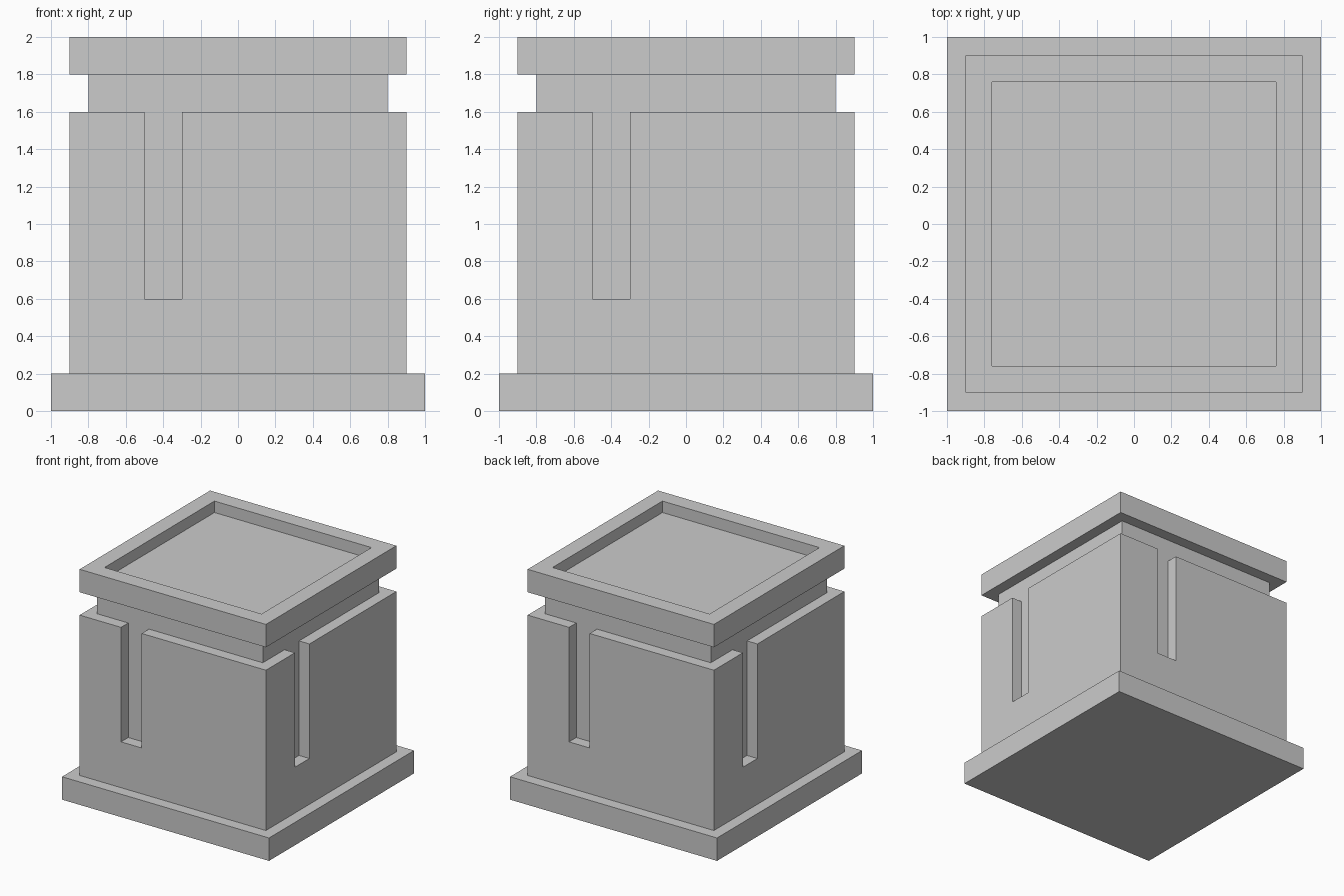
import bpy, bmesh
from math import pi
from mathutils import Matrix, Vector

if "Cube" in bpy.data.objects:
    bpy.data.objects.remove(bpy.data.objects["Cube"])


def add_box(bm, lo, hi, turn=0.0):
    """Add a box between two corners, turned about the z axis."""
    lo, hi = Vector(lo), Vector(hi)
    matrix = (Matrix.Rotation(turn, 4, 'Z') @ Matrix.Translation((lo + hi) / 2)
              @ Matrix.Diagonal((*(hi - lo), 1)))
    bmesh.ops.create_cube(bm, size=1, matrix=matrix)


def make_object(name, bm):
    mesh = bpy.data.meshes.new(name)
    bm.to_mesh(mesh)
    bm.free()
    obj = bpy.data.objects.new(name, mesh)
    bpy.context.collection.objects.link(obj)
    return obj


def square_slab(name, half, z0, z1):
    bm = bmesh.new()
    add_box(bm, (-half, -half, z0), (half, half, z1))
    return make_object(name, bm)


# Stacked square tiers
square_slab("base_plinth", 1.0, 0.0, 0.2)
body = square_slab("body", 0.9, 0.2, 1.6)
square_slab("neck", 0.8, 1.6, 1.8)

# One off-centre vertical slot per side, repeated by quarter turns
bm = bmesh.new()
for i in range(4):
    add_box(bm, (-0.5, -1.0, 0.6), (-0.3, -0.8, 1.7), i * pi / 2)
cutter = make_object("slot_cutter", bm)
cutter.hide_render = True

cut = body.modifiers.new("slots", 'BOOLEAN')
cut.operation = 'DIFFERENCE'
cut.solver = 'EXACT'
cut.object = cutter
bpy.context.view_layer.objects.active = body
bpy.ops.object.modifier_apply(modifier=cut.name)
bpy.data.objects.remove(cutter)

# Cap with a shallow square recess in its top
bm = bmesh.new()
add_box(bm, (-0.9, -0.9, 1.8), (0.9, 0.9, 2.0))
bm.normal_update()
top = max(bm.faces, key=lambda f: f.calc_center_median().z)
bmesh.ops.inset_region(bm, faces=[top], thickness=0.2)
floor = bmesh.ops.extrude_discrete_faces(bm, faces=[top])["faces"][0]
bmesh.ops.translate(bm, verts=floor.verts, vec=(0, 0, -0.1))
bmesh.ops.recalc_face_normals(bm, faces=bm.faces)
make_object("cap", bm)
